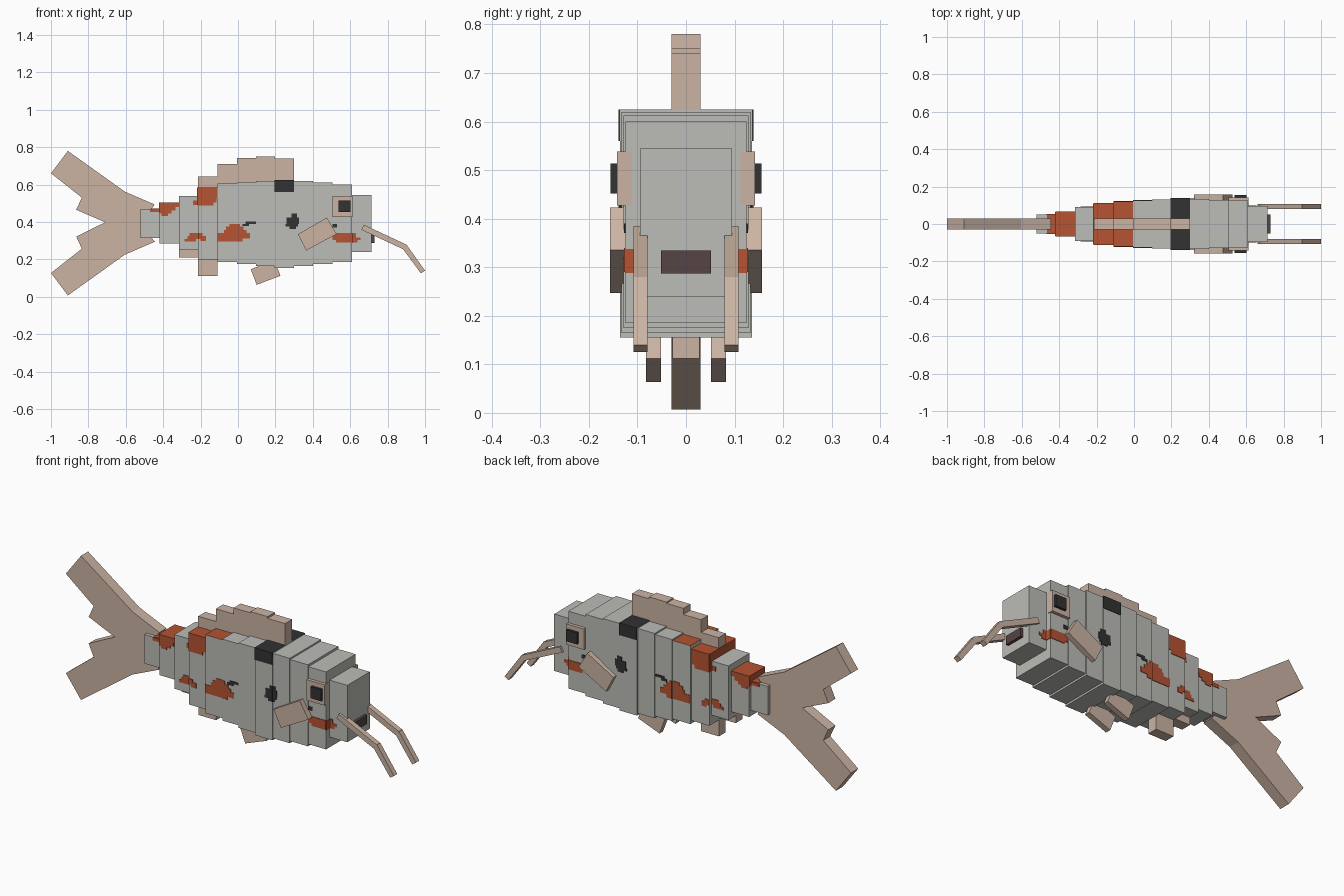
import bpy
import bmesh

cube = bpy.data.objects.get("Cube")
if cube:
    bpy.data.objects.remove(cube, do_unlink=True)


def material(name, rgb):
    lin = [((c / 255 + 0.055) / 1.055) ** 2.4 for c in rgb] + [1.0]
    m = bpy.data.materials.new(name)
    m.diffuse_color = lin
    m.use_nodes = True
    b = m.node_tree.nodes["Principled BSDF"]
    b.inputs["Base Color"].default_value = lin
    b.inputs["Roughness"].default_value = 0.9
    return m


GREY = material("pale grey", (188, 188, 183))
TAN = material("fin tan", (203, 180, 164))
ORANGE = material("orange", (181, 83, 50))
BLACK = material("black", (50, 50, 50))
MAROON = material("dark maroon", (86, 68, 70))


def rect(x0, x1, z0, z1):
    return [(x0, z0), (x1, z0), (x1, z1), (x0, z1)]


def build(name, mat, prisms):
    """Each prism is an x-z outline extruded from y0 to y1."""
    bm = bmesh.new()
    for pts, y0, y1 in prisms:
        a = [bm.verts.new((x, y0, z)) for x, z in pts]
        b = [bm.verts.new((x, y1, z)) for x, z in pts]
        bm.faces.new(a)
        bm.faces.new(b[::-1])
        for i in range(len(pts)):
            j = (i + 1) % len(pts)
            bm.faces.new((a[j], a[i], b[i], b[j]))
    bmesh.ops.recalc_face_normals(bm, faces=bm.faces)
    me = bpy.data.meshes.new(name)
    bm.to_mesh(me)
    bm.free()
    me.materials.append(mat)
    ob = bpy.data.objects.new(name, me)
    bpy.context.collection.objects.link(ob)
    return ob


def pair(name, mat, pts, y0, y1):
    build("left_" + name, mat, [(pts, y0, y1)])
    build("right_" + name, mat, [(pts, -y1, -y0)])


# Body slices from tail to head: x0, x1, z0, z1, half width
SLICES = [
    (-0.52, -0.42, 0.315, 0.47, 0.05),
    (-0.42, -0.315, 0.285, 0.505, 0.065),
    (-0.315, -0.215, 0.25, 0.54, 0.09),
    (-0.215, -0.11, 0.20, 0.585, 0.11),
    (-0.11, -0.005, 0.185, 0.605, 0.12),
    (-0.005, 0.095, 0.175, 0.612, 0.125),
    (0.095, 0.195, 0.165, 0.62, 0.13),
    (0.195, 0.30, 0.155, 0.625, 0.136),
    (0.30, 0.40, 0.165, 0.62, 0.133),
    (0.40, 0.505, 0.175, 0.612, 0.129),
    (0.505, 0.61, 0.185, 0.60, 0.125),
    (0.61, 0.715, 0.24, 0.545, 0.095),
]
bodies = []
for i, (x0, x1, z0, z1, w) in enumerate(SLICES):
    ob = build("head" if i == 11 else f"body_slice_{i + 1}", GREY,
               [(rect(x0, x1, z0, z1), -w, w)])
    bodies.append(ob)

# Painted backs: colour the upward faces of some slices
for i, mat in ((1, ORANGE), (3, ORANGE), (4, ORANGE), (7, BLACK)):
    me = bodies[i].data
    me.materials.append(mat)
    for f in me.polygons:
        if f.normal.z > 0.9:
            f.material_index = 1

# Spots: rows of thin plates (x0, x1, z0, z1) laid on the slice sides
T = 0.003


def spots(name, mat, rows):
    prisms = []
    for a, b, z0, z1 in rows:
        for x0, x1, _, _, w in SLICES:
            lo, hi = max(a, x0), min(b, x1)
            if hi - lo > 0.003:
                for s in (1, -1):
                    prisms.append((rect(lo, hi, z0, z1), s * (w - T), s * (w + T)))
    build(name, mat, prisms)


spots("tail_spots", ORANGE, [
    (-0.47, -0.42, 0.453, 0.47), (-0.42, -0.315, 0.48, 0.505),
    (-0.42, -0.335, 0.46, 0.48), (-0.42, -0.355, 0.445, 0.46),
    (-0.41, -0.375, 0.433, 0.445)])
spots("rear_back_spots", ORANGE, [
    (-0.215, -0.11, 0.525, 0.585), (-0.215, -0.115, 0.505, 0.525),
    (-0.215, -0.13, 0.487, 0.505), (-0.24, -0.215, 0.49, 0.515)])
spots("rear_belly_spots", ORANGE, [
    (-0.26, -0.19, 0.325, 0.34), (-0.27, -0.17, 0.31, 0.325),
    (-0.285, -0.225, 0.295, 0.31), (-0.2, -0.17, 0.298, 0.31)])
spots("middle_spots", ORANGE, [
    (-0.045, 0.01, 0.375, 0.39), (-0.065, 0.03, 0.358, 0.375),
    (-0.075, 0.045, 0.34, 0.358), (-0.11, 0.065, 0.312, 0.34),
    (-0.11, 0.025, 0.295, 0.312)])
spots("cheek_spots", ORANGE, [
    (0.505, 0.63, 0.318, 0.34), (0.505, 0.655, 0.303, 0.318),
    (0.525, 0.64, 0.29, 0.303)])
spots("black_spots", BLACK, [
    (0.195, 0.30, 0.56, 0.625),
    (0.04, 0.095, 0.39, 0.402), (0.025, 0.06, 0.378, 0.39),
    (0.285, 0.315, 0.425, 0.445), (0.26, 0.325, 0.39, 0.425),
    (0.255, 0.32, 0.375, 0.39), (0.275, 0.31, 0.362, 0.375),
    (0.505, 0.53, 0.37, 0.39)])

# Spots wrapping onto the stepped ends of slices
wraps = [(rect(-0.423, -0.418, 0.45, 0.505), -0.065, 0.065),
         (rect(-0.218, -0.213, 0.49, 0.585), -0.11, 0.11),
         (rect(-0.465, -0.42, 0.468, 0.473), -0.05, 0.05)]
for s in (1, -1):
    wraps.append((rect(0.608, 0.613, 0.288, 0.337), s * 0.09, s * 0.126))
build("wrapped_spots", ORANGE, wraps)

# Dorsal fin with stepped top, and stepped fin beneath the tail
build("dorsal_fin", TAN, [([
    (-0.215, 0.55), (0.30, 0.55), (0.30, 0.74), (0.197, 0.74), (0.197, 0.75),
    (0.095, 0.75), (0.095, 0.743), (-0.005, 0.743), (-0.005, 0.71),
    (-0.11, 0.71), (-0.11, 0.642), (-0.215, 0.642)], -0.03, 0.03)])
build("anal_fin", TAN, [([
    (-0.315, 0.21), (-0.215, 0.21), (-0.215, 0.112), (-0.11, 0.112),
    (-0.11, 0.27), (-0.315, 0.27)], -0.028, 0.028)])

# Forked tail
upper = [(-0.71, 0.398), (-0.865, 0.465), (-0.835, 0.53), (-1.0, 0.66),
         (-0.91, 0.78), (-0.605, 0.562), (-0.445, 0.493), (-0.47, 0.46)]
lower = [(x, 0.787 - z) for x, z in reversed(upper[1:])]
build("tail_fin", TAN, [(upper + lower, -0.03, 0.03)])

# Side fins
pair("pectoral_fin", TAN,
     [(0.32, 0.334), (0.475, 0.423), (0.527, 0.335), (0.365, 0.247)], 0.122, 0.157)
pair("pelvic_fin", TAN,
     [(0.068, 0.147), (0.1, 0.064), (0.227, 0.112), (0.195, 0.195)], 0.052, 0.082)

# Eyes
pair("eye_frame", TAN, rect(0.505, 0.613, 0.427, 0.538), 0.112, 0.142)
pair("pupil", BLACK, rect(0.538, 0.602, 0.452, 0.514), 0.125, 0.155)

# Mouth and whiskers
build("mouth", MAROON, [(rect(0.70, 0.73, 0.287, 0.334), -0.052, 0.052)])
pair("whisker_base", TAN,
     [(0.66, 0.358), (0.673, 0.385), (0.898, 0.28), (0.885, 0.253)], 0.079, 0.108)
pair("whisker_tip", TAN,
     [(0.877, 0.262), (0.9, 0.28), (1.0, 0.14), (0.978, 0.125)], 0.079, 0.108)
